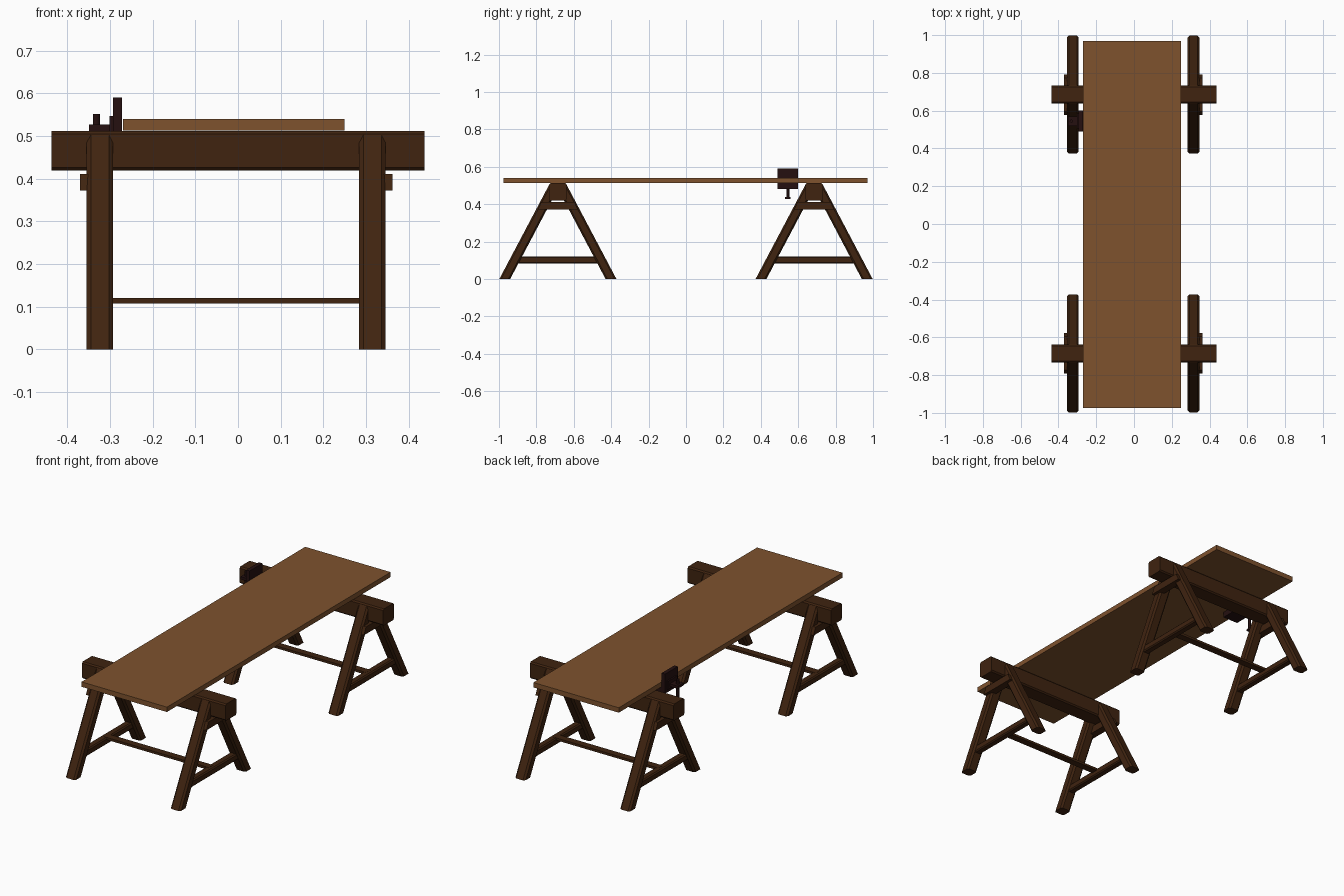
import bpy, bmesh
from mathutils import Vector

old = bpy.data.objects.get("Cube")
if old:
    bpy.data.objects.remove(old, do_unlink=True)


def material(name, rgb):
    m = bpy.data.materials.new(name)
    m.use_nodes = True
    m.diffuse_color = (*rgb, 1)
    bsdf = m.node_tree.nodes["Principled BSDF"]
    bsdf.inputs["Base Color"].default_value = (*rgb, 1)
    bsdf.inputs["Roughness"].default_value = 0.8
    return m


DARK_WOOD = material("dark wood", (0.05, 0.017, 0.005))
BOARD_WOOD = material("board wood", (0.21, 0.085, 0.027))
IRON = material("dark iron", (0.018, 0.005, 0.005))


def box(name, lo, hi, mat, bevel=0, axis=2, lean=0, taper=0):
    """Box from lo to hi; edges along axis are chamfered.
    lean shifts the top in y, taper pulls the top in at both y ends."""
    lo, hi = Vector(lo), Vector(hi)
    mid, size = (lo + hi) / 2, hi - lo
    bm = bmesh.new()
    bmesh.ops.create_cube(bm, size=1)
    for v in bm.verts:
        v.co = Vector(a * b for a, b in zip(v.co, size))
    if bevel:
        edges = [e for e in bm.edges
                 if abs((e.verts[0].co - e.verts[1].co)[axis]) > size[axis] / 2]
        bmesh.ops.bevel(bm, geom=edges, offset=bevel, segments=1, affect="EDGES")
    for v in bm.verts:
        if v.co.z > 0:
            v.co.y += lean - (taper if v.co.y > 0 else -taper)
        v.co += mid
    mesh = bpy.data.meshes.new(name)
    bm.to_mesh(mesh)
    bm.free()
    mesh.materials.append(mat)
    ob = bpy.data.objects.new(name, mesh)
    bpy.context.collection.objects.link(ob)
    return ob


def rod(name, x, y, z0, z1, radius):
    bpy.ops.mesh.primitive_cylinder_add(vertices=12, radius=radius, depth=z1 - z0,
                                        location=(x, y, (z0 + z1) / 2))
    ob = bpy.context.object
    ob.name = name
    ob.data.materials.append(IRON)
    bpy.ops.object.shade_smooth_by_angle()


# Two trestles
for end, yc in (("front", -0.685), ("back", 0.685)):
    box(end + "_beam", (-0.437, yc - 0.047, 0.42), (0.437, yc + 0.047, 0.512),
        DARK_WOOD, 0.007, 0)
    box(end + "_stretcher", (-0.325, yc - 0.019, 0.108), (0.315, yc + 0.019, 0.121),
        DARK_WOOD)
    for side, xc, out in (("right", -0.324, -1), ("left", 0.315, 1)):
        part = end + "_" + side
        # Splayed pair of legs
        for s in (-1, 1):
            foot = yc + s * 0.284
            box(part + "_leg", (xc - 0.031, foot - 0.029, 0),
                (xc + 0.031, foot + 0.029, 0.505), DARK_WOOD, 0.01, 2, -s * 0.267)
        # Cross braces
        box(part + "_low_brace", (xc - 0.02, yc - 0.235, 0.083),
            (xc + 0.02, yc + 0.235, 0.12), DARK_WOOD, 0.006, 1, 0, 0.018)
        xs = sorted((xc + out * 0.005, xc + out * 0.047))
        box(part + "_top_brace", (xs[0], yc - 0.107, 0.372),
            (xs[1], yc + 0.107, 0.411), DARK_WOOD, 0, 1, 0, 0.018)

# Board
box("table_board", (-0.27, -0.975, 0.513), (0.25, 0.97, 0.54), BOARD_WOOD)

# Clamp on the edge of the board
box("clamp_jaw", (-0.293, 0.49, 0.482), (-0.272, 0.6, 0.59), IRON)
box("clamp_step", (-0.301, 0.505, 0.5), (-0.29, 0.585, 0.547), IRON)
box("clamp_base", (-0.349, 0.52, 0.512), (-0.28, 0.57, 0.527), IRON)
box("clamp_under_pad", (-0.293, 0.49, 0.482), (-0.2, 0.6, 0.512), IRON)
rod("clamp_screw", -0.332, 0.545, 0.43, 0.552, 0.0085)
box("clamp_handle", (-0.339, 0.53, 0.428), (-0.325, 0.56, 0.438), IRON)
